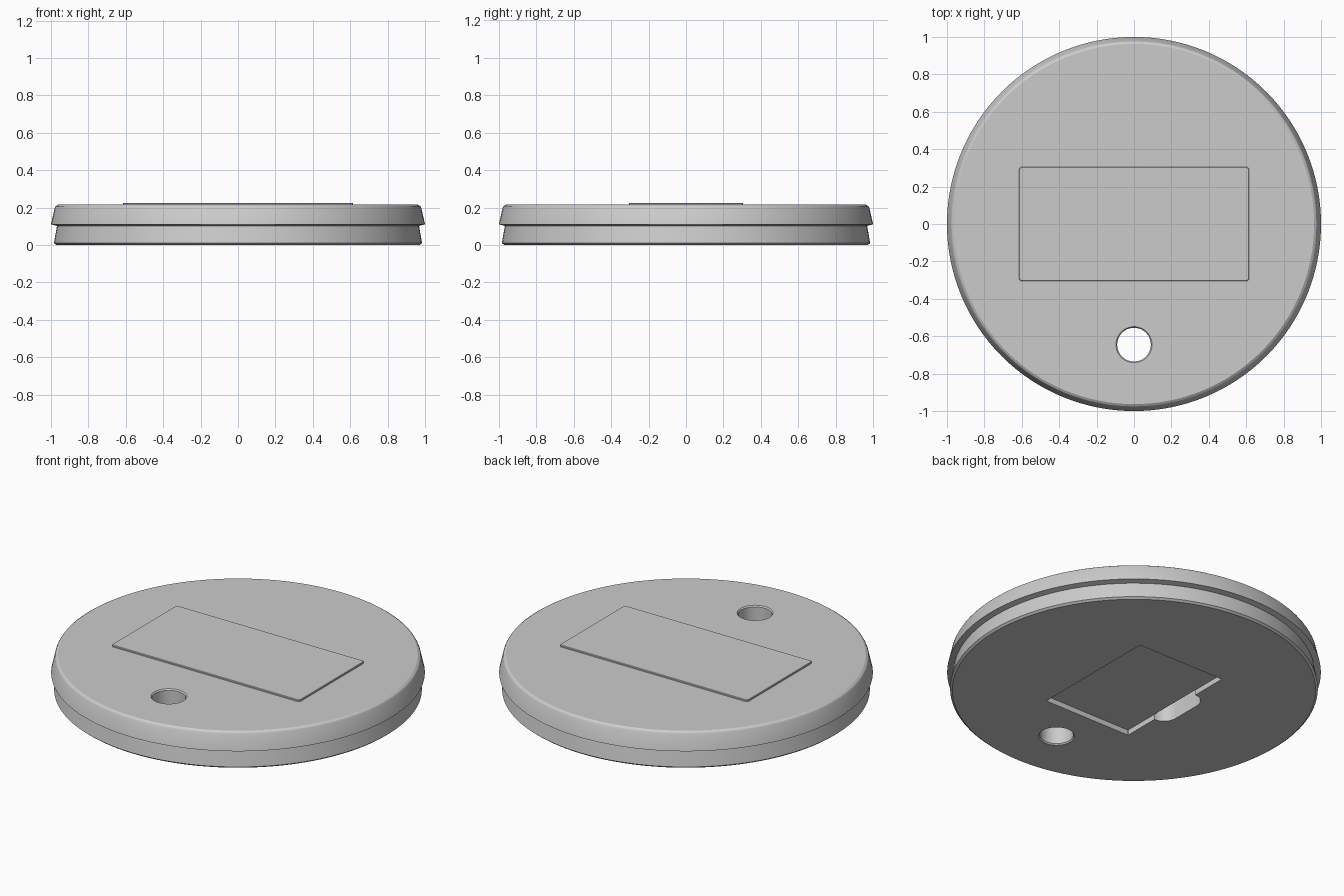
import bpy, bmesh, math

cube = bpy.data.objects.get("Cube")
if cube:
    bpy.data.objects.remove(cube, do_unlink=True)

grey = bpy.data.materials.new("Plain grey")
grey.use_nodes = True
grey.diffuse_color = (0.6, 0.6, 0.6, 1)
grey.node_tree.nodes["Principled BSDF"].inputs["Base Color"].default_value = (0.6, 0.6, 0.6, 1)


def finish(name, bm):
    bmesh.ops.recalc_face_normals(bm, faces=bm.faces[:])
    mesh = bpy.data.meshes.new(name)
    bm.to_mesh(mesh)
    bm.free()
    mesh.materials.append(grey)
    obj = bpy.data.objects.new(name, mesh)
    bpy.context.collection.objects.link(obj)
    return obj


def stack(name, loops):
    """Closed solid skinned through loops of matching points."""
    bm = bmesh.new()
    rings = [[bm.verts.new(p) for p in loop] for loop in loops]
    for a, b in zip(rings, rings[1:]):
        for i in range(len(a)):
            j = (i + 1) % len(a)
            bm.faces.new((a[i], a[j], b[j], b[i]))
    bm.faces.new(rings[0])
    bm.faces.new(rings[-1])
    return finish(name, bm)


def ring(r, z, x=0, y=0, n=128):
    return [(x + r * math.cos(math.tau * i / n), y + r * math.sin(math.tau * i / n), z)
            for i in range(n)]


def rounded(hx, hy, r, z, x=0, y=0, n=8):
    """Rounded rectangle loop."""
    pts = []
    for k, (sx, sy) in enumerate([(1, 1), (-1, 1), (-1, -1), (1, -1)]):
        for i in range(n + 1):
            a = (k + i / n) * math.pi / 2
            pts.append((x + sx * (hx - r) + r * math.cos(a),
                        y + sy * (hy - r) + r * math.sin(a), z))
    return pts


def cut(target, cutter):
    cutter.hide_render = True
    cutter.hide_viewport = True
    mod = target.modifiers.new(cutter.name, 'BOOLEAN')
    mod.operation = 'DIFFERENCE'
    mod.solver = 'EXACT'
    mod.object = cutter


# Round case: tapered base below an overhanging lid
profile = [(0.972, 0), (0.984, 0.01), (0.968, 0.102), (1.0, 0.11),
           (0.98, 0.198), (0.975, 0.207), (0.963, 0.215)]
case = stack("case", [ring(r, z) for r, z in profile])

# Chamfered hole through the case
hole = [(0.11, -0.015), (0.09, 0.007), (0.09, 0.208), (0.11, 0.23)]
cut(case, stack("hole_cutter", [ring(r, z, 0, -0.645, 48) for r, z in hole]))

# Underside opening and finger notch
cut(case, stack("opening_cutter", [rounded(0.285, 0.39, 0.003, z, n=1) for z in (-0.05, 0.1)]))
cut(case, stack("notch_cutter", [rounded(0.08, 0.17, 0.079, z, -0.285) for z in (-0.06, 0.12)]))

# Cover set into the opening
stack("underside_cover", [rounded(0.284, 0.389, 0.003, z, n=1) for z in (0.03, 0.11)])

# Raised panel on the lid
stack("top_panel", [rounded(0.615, 0.305, 0.015, 0.205),
                    rounded(0.615, 0.305, 0.015, 0.222),
                    rounded(0.612, 0.302, 0.012, 0.225)])

# Apply the cuts, then shade round walls smooth with sharp edges
bpy.context.view_layer.update()
solid = bpy.data.meshes.new_from_object(
    case.evaluated_get(bpy.context.evaluated_depsgraph_get()))
case.modifiers.clear()
case.data = solid
for name in ("hole_cutter", "opening_cutter", "notch_cutter"):
    bpy.data.objects.remove(bpy.data.objects[name], do_unlink=True)
bpy.ops.object.select_all(action='DESELECT')
for name in ("case", "top_panel"):
    bpy.data.objects[name].select_set(True)
bpy.context.view_layer.objects.active = case
bpy.ops.object.shade_smooth_by_angle(angle=math.radians(25))
